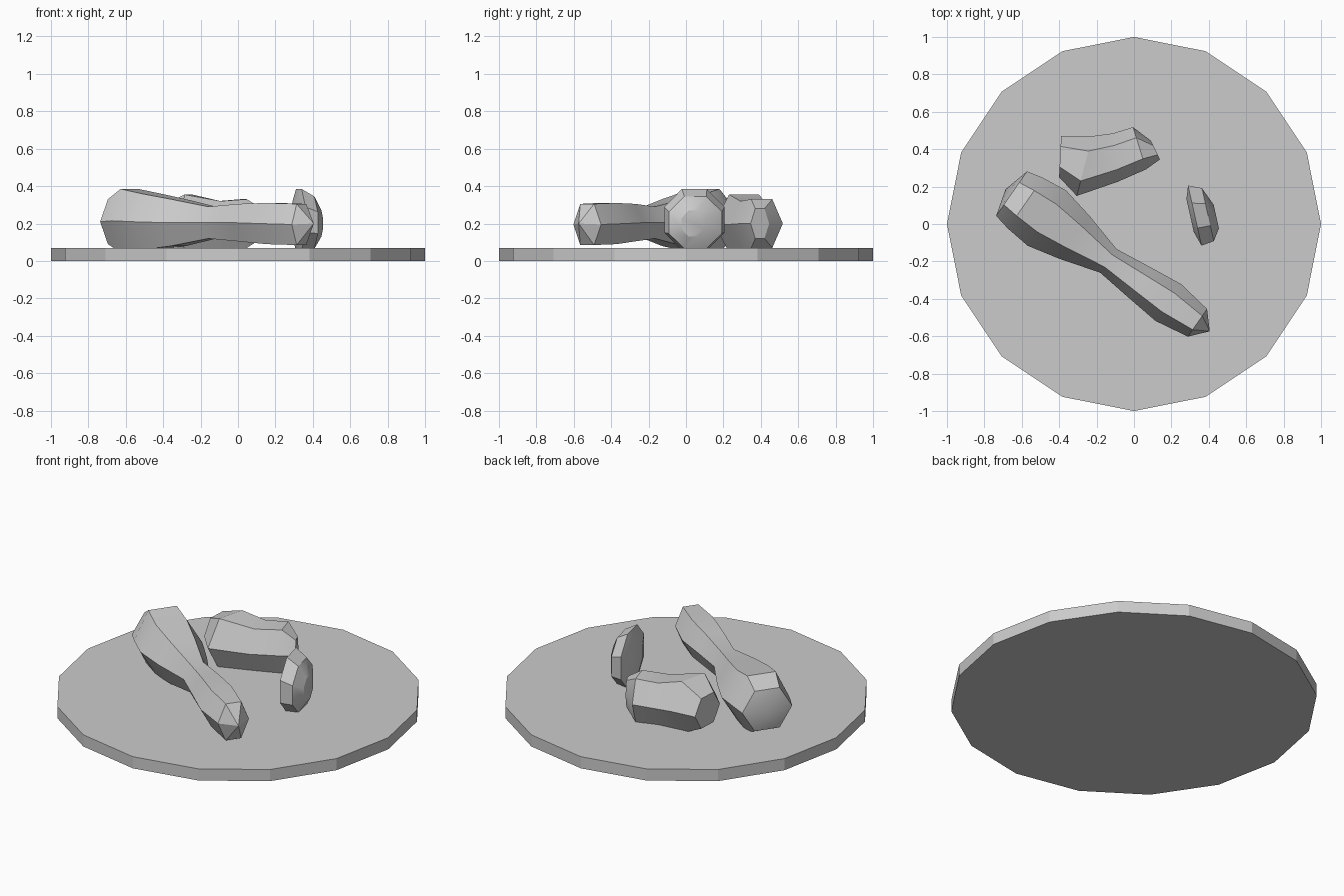
import bpy, bmesh, math
from mathutils import Vector

if "Cube" in bpy.data.objects:
    bpy.data.objects.remove(bpy.data.objects["Cube"])


def loft(name, rings, yaw, sides=6, tips=None, phase=0.0):
    """Rings are (x, y, z, half width, half height, yaw offset), skinned in order."""
    bm = bmesh.new()
    loops = []
    step = 2 * math.pi / sides
    top = max(math.sin(i * step + phase) for i in range(sides))
    wide = max(math.cos(i * step + phase) for i in range(sides))
    for x, y, z, w, h, turn in rings:
        a = yaw + turn
        side = Vector((-math.sin(a), math.cos(a), 0))
        loops.append([bm.verts.new(Vector((x, y, z))
                      + side * (w * math.cos(i * step + phase) / wide)
                      + Vector((0, 0, h * math.sin(i * step + phase) / top)))
                      for i in range(sides)])
    for a, b in zip(loops, loops[1:]):
        for i in range(sides):
            j = (i + 1) % sides
            bm.faces.new((a[i], a[j], b[j], b[i]))
    for loop, tip in zip((loops[0], loops[-1]), tips or (None, None)):
        if tip:
            v = bm.verts.new(tip)
            for i in range(sides):
                bm.faces.new((loop[i], loop[(i + 1) % sides], v))
        else:
            bm.faces.new(loop)
    bmesh.ops.recalc_face_normals(bm, faces=bm.faces)
    me = bpy.data.meshes.new(name)
    bm.to_mesh(me)
    bm.free()
    ob = bpy.data.objects.new(name, me)
    bpy.context.collection.objects.link(ob)
    bpy.ops.object.select_all(action='DESELECT')
    ob.select_set(True)
    bpy.context.view_layer.objects.active = ob
    bpy.ops.object.shade_smooth_by_angle(angle=math.radians(28))
    return ob


# Plate
bpy.ops.mesh.primitive_cylinder_add(vertices=16, radius=1, depth=0.07,
                                    location=(0, 0, 0.035))
bpy.context.object.name = "plate"

# Drumstick: (distance along the bone, height, half width, half height)
yaw = math.atan2(-0.57, 0.82)
u = Vector((math.cos(yaw), math.sin(yaw)))
base = Vector((-u.y, u.x)) * -0.24


def along(t, z, w, h):
    p = base + u * t
    return (p.x, p.y, z, w, h, 0)


profile = [(-0.63, 0.21, 0.145, 0.12), (-0.54, 0.215, 0.165, 0.17),
           (-0.40, 0.21, 0.18, 0.15), (-0.22, 0.205, 0.14, 0.125),
           (0.0, 0.205, 0.077, 0.085), (0.2, 0.205, 0.10, 0.10),
           (0.39, 0.20, 0.12, 0.11), (0.58, 0.195, 0.09, 0.11)]
ends = [along(t, 0.2, 0, 0)[:3] for t in (-0.67, 0.66)]
loft("drumstick", [along(*p) for p in profile], yaw, tips=ends)

# Curved piece of meat
loft("meat_piece", [(-0.395, 0.36, 0.21, 0.11, 0.09, -0.05),
                    (-0.265, 0.31, 0.20, 0.165, 0.155, -0.25),
                    (-0.10, 0.355, 0.195, 0.13, 0.125, 0.1),
                    (0.03, 0.405, 0.20, 0.118, 0.13, 0.3),
                    (0.115, 0.395, 0.20, 0.055, 0.08, 0.45)], 0.0)

# Thick slice standing on edge
loft("upright_slice", [(0.30, 0.045, 0.22, 0.09, 0.10, 0),
                       (0.325, 0.045, 0.22, 0.165, 0.165, 0),
                       (0.395, 0.05, 0.205, 0.145, 0.14, 0),
                       (0.44, 0.04, 0.20, 0.065, 0.07, 0)],
     0.22, sides=8, phase=math.pi / 8)
